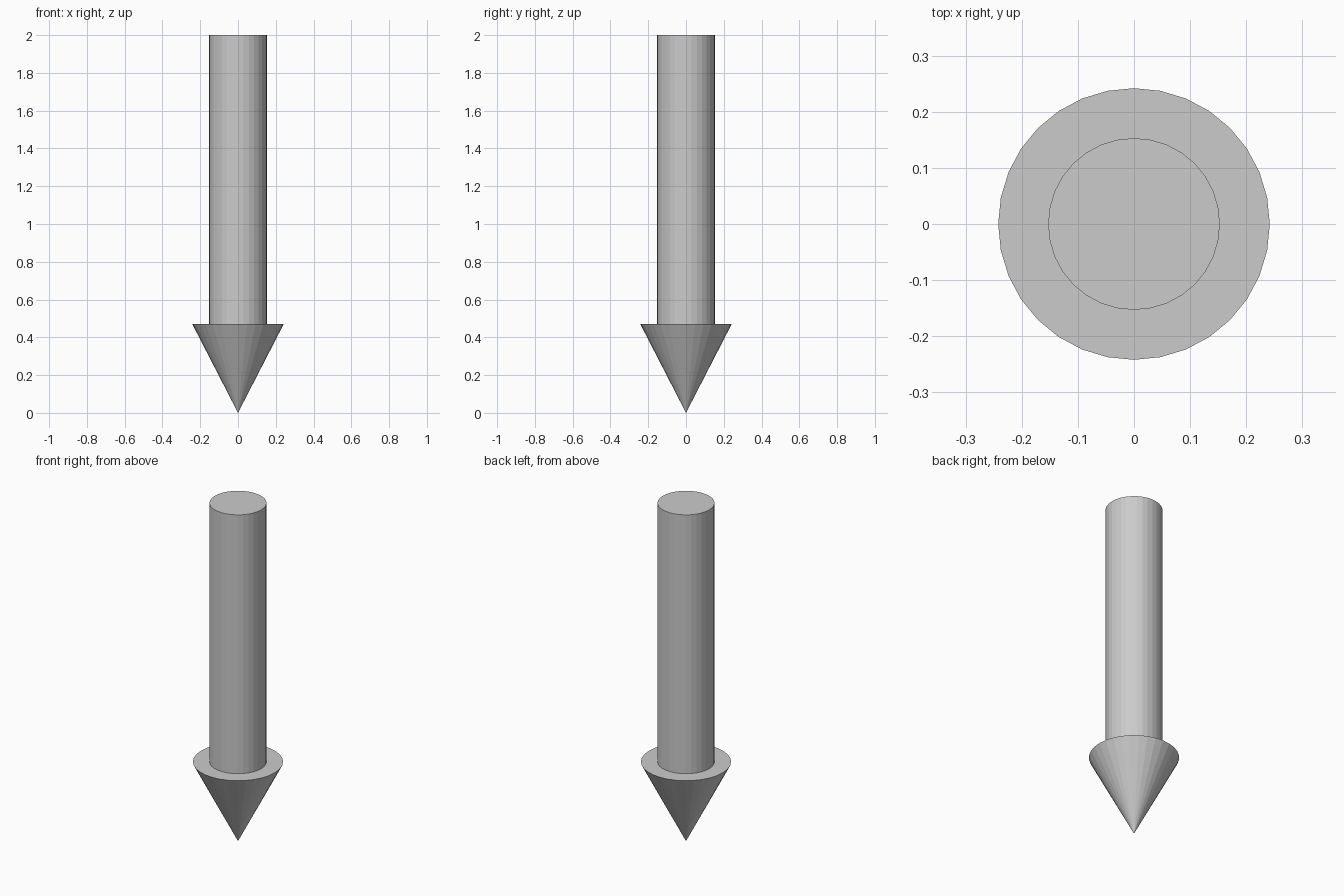
import bpy
import bmesh
from mathutils import Matrix

if "Cube" in bpy.data.objects:
    bpy.data.objects.remove(bpy.data.objects["Cube"])

SIDES = 32
HEAD_TOP = 0.47


def cone_part(name, r_bottom, r_top, z_bottom, z_top):
    """Capped round part with flat faces between two heights."""
    bm = bmesh.new()
    bmesh.ops.create_cone(
        bm, cap_ends=True, segments=SIDES,
        radius1=r_bottom, radius2=r_top, depth=z_top - z_bottom,
        matrix=Matrix.Translation((0, 0, (z_bottom + z_top) / 2)))
    bmesh.ops.remove_doubles(bm, verts=bm.verts, dist=1e-5)
    bmesh.ops.recalc_face_normals(bm, faces=bm.faces)
    mesh = bpy.data.meshes.new(name)
    bm.to_mesh(mesh)
    bm.free()
    obj = bpy.data.objects.new(name, mesh)
    bpy.context.collection.objects.link(obj)
    return obj


# Downward-pointing arrow head
cone_part("arrow_head", 0.0, 0.242, 0.0, HEAD_TOP)

# Straight shaft standing on the head
cone_part("arrow_shaft", 0.153, 0.153, HEAD_TOP, 2.0)
